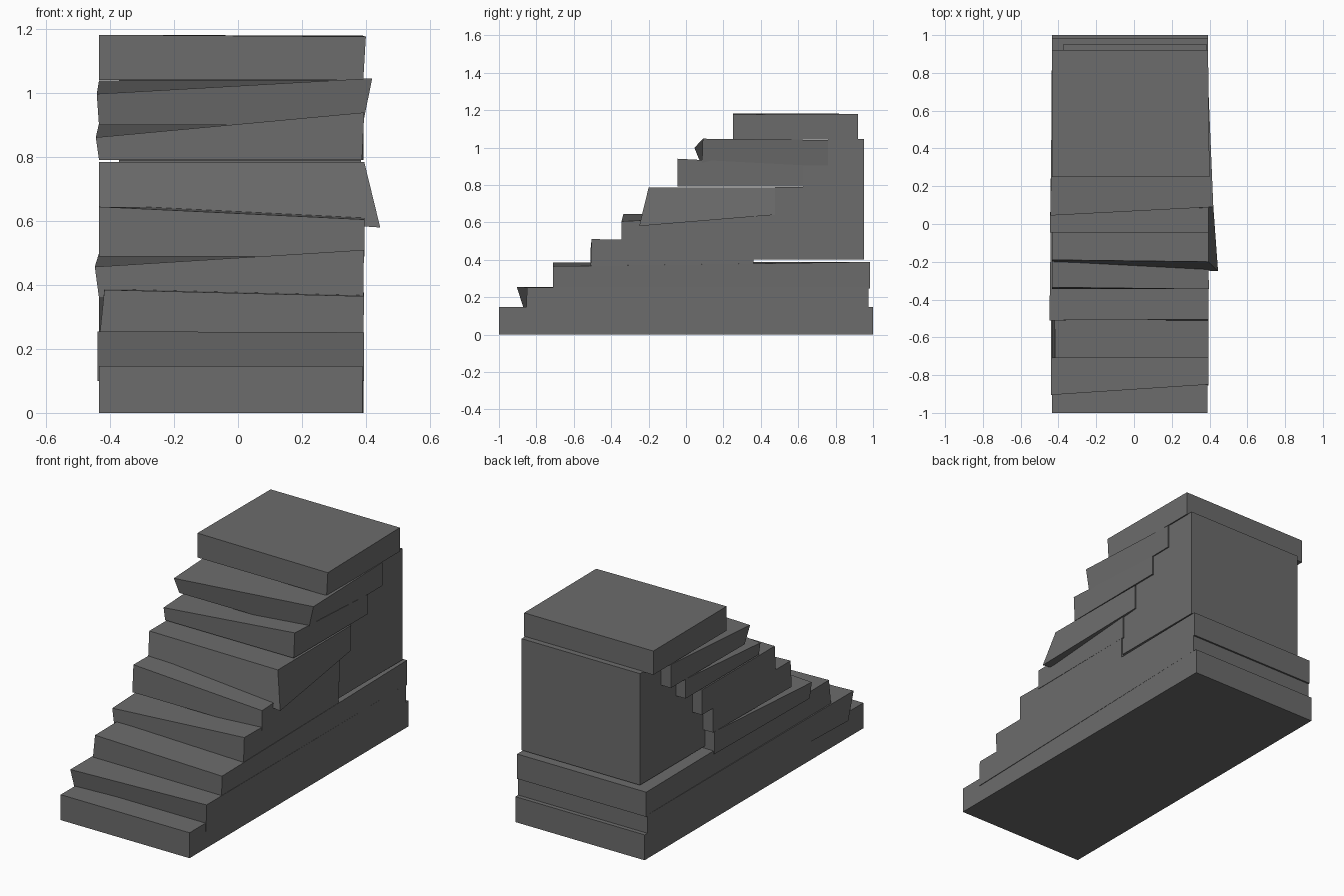
import bpy

stone = bpy.data.materials.new("dark grey stone")
stone.diffuse_color = (0.15, 0.15, 0.15, 1)

XL, XR = -0.435, 0.392  # common side planes


def add_mesh(name, verts, faces):
    me = bpy.data.meshes.new(name)
    me.from_pydata(verts, [], faces)
    me.materials.append(stone)
    ob = bpy.data.objects.new(name, me)
    bpy.context.collection.objects.link(ob)
    return ob


def step(name, bl, br, tr, tl, back, z0, z1):
    """Slab with four worn front corners and a straight back end."""
    verts = [bl, br, tr, tl,
             (XL, back, z0), (XR, back, z0), (XR, back, z1), (XL, back, z1)]
    faces = [(0, 1, 2, 3), (5, 4, 7, 6), (4, 0, 3, 7),
             (1, 5, 6, 2), (3, 2, 6, 7), (4, 5, 1, 0)]
    add_mesh(name, verts, faces)


# Steps from bottom to top: front corners, back end, bottom and top heights
step("step_1", (XL, -1, 0), (0.39, -1, 0), (0.39, -1, 0.147), (XL, -1, 0.147),
     1.0, 0, 0.147)
step("step_2", (-0.44, -0.855, 0.10), (0.394, -0.855, 0.10),
     (0.394, -0.85, 0.252), (-0.44, -0.905, 0.255), 0.975, 0.147, 0.252)
step("step_3", (-0.432, -0.71, 0.25), (0.392, -0.71, 0.25),
     (0.395, -0.71, 0.365), (-0.418, -0.71, 0.385), 0.985, 0.245, 0.388)
step("step_4", (XL, -0.51, 0.36), (0.392, -0.51, 0.36),
     (0.394, -0.505, 0.51), (-0.448, -0.51, 0.457), 0.36, 0.37, 0.50)
step("step_5", (XL, -0.345, 0.49), (0.396, -0.345, 0.49),
     (0.396, -0.345, 0.605), (XL, -0.335, 0.645), 0.375, 0.50, 0.64)
step("step_6", (XL, -0.20, 0.64), (0.445, -0.25, 0.58),
     (0.395, -0.20, 0.785), (XL, -0.19, 0.785), 0.475, 0.64, 0.785)
step("step_7", (XL, -0.045, 0.792), (0.388, -0.045, 0.792),
     (0.395, -0.045, 0.94), (-0.445, -0.045, 0.862), 0.625, 0.792, 0.905)
step("step_8", (XL, 0.085, 0.90), (0.39, 0.085, 0.90),
     (0.42, 0.09, 1.047), (-0.442, 0.045, 0.998), 0.76, 0.905, 1.04)
step("top_slab", (XL, 0.25, 1.042), (0.392, 0.25, 1.042),
     (0.40, 0.25, 1.177), (XL, 0.25, 1.183), 0.92, 1.042, 1.18)

# Rear support: stepped profile filling the space behind the steps
profile = [(0.36, 0.40), (0.953, 0.40), (0.953, 1.045), (0.76, 1.045),
           (0.76, 0.905), (0.625, 0.905), (0.625, 0.79), (0.475, 0.79),
           (0.475, 0.64), (0.375, 0.64), (0.375, 0.50), (0.36, 0.50)]
n = len(profile)
verts = [(x, y, z) for x in (-0.373, 0.385) for y, z in profile]
faces = [tuple(reversed(range(n))), tuple(range(n, 2 * n))]
faces += [(i, (i + 1) % n, n + (i + 1) % n, n + i) for i in range(n)]
add_mesh("rear_support", verts, faces)
